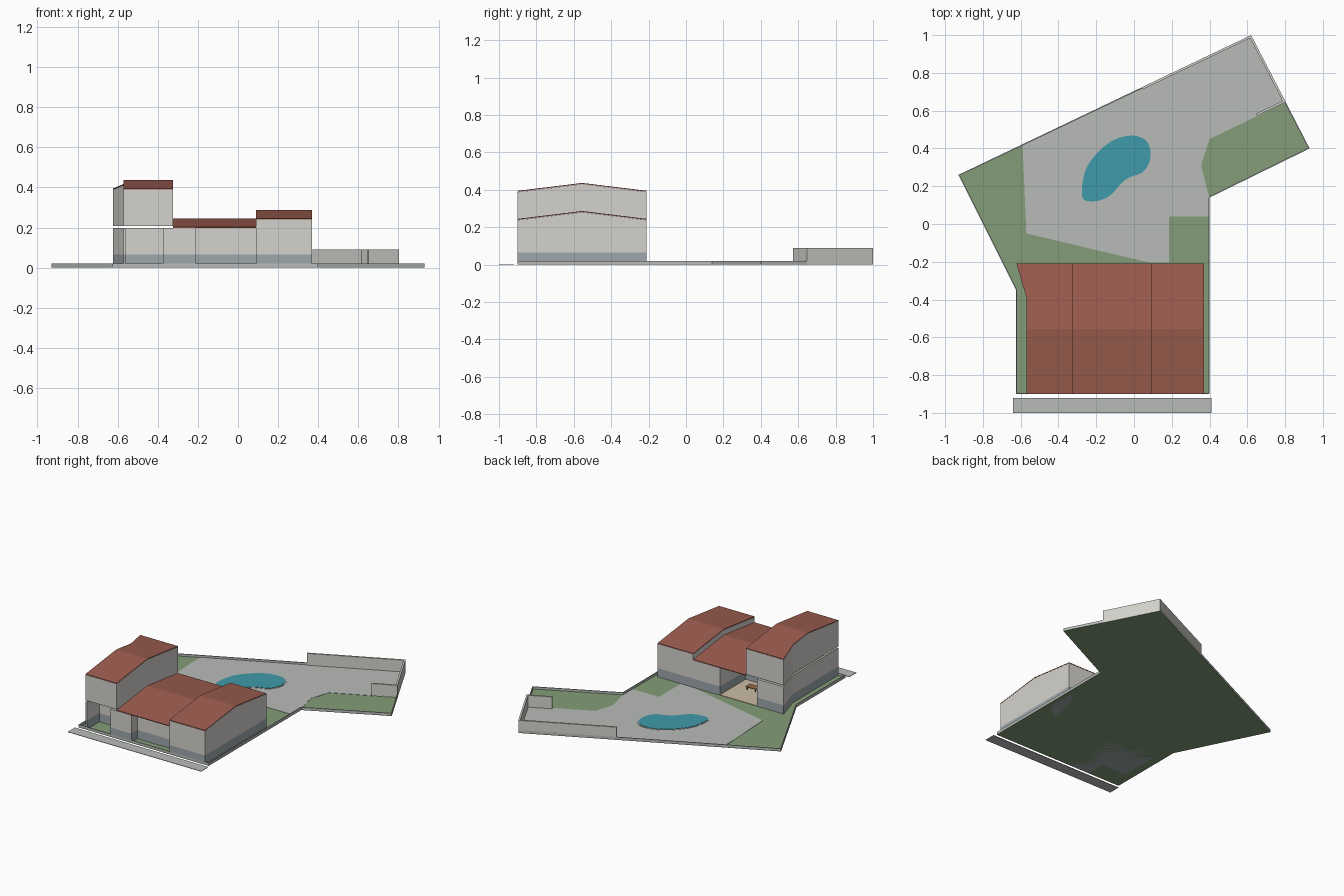
import bpy, bmesh
from mathutils import Vector

if "Cube" in bpy.data.objects:
    bpy.data.objects.remove(bpy.data.objects["Cube"])

RIDGE, HALF = -0.555, 0.345   # ridge line of the house and half its depth


def mat(name, r, g, b):
    m = bpy.data.materials.new(name)
    m.diffuse_color = (r, g, b, 1)
    m.use_nodes = True
    m.node_tree.nodes["Principled BSDF"].inputs["Base Color"].default_value = m.diffuse_color
    return m


GRASS = mat("grass", 0.23, 0.34, 0.19)
PAVE = mat("paving", 0.48, 0.5, 0.48)
WALL = mat("wall", 0.66, 0.65, 0.61)
BASE = mat("wall_base", 0.34, 0.39, 0.41)
ROOF = mat("roof_tile", 0.34, 0.11, 0.08)
WATER = mat("water", 0.05, 0.32, 0.4)
FLOOR = mat("patio_floor", 0.6, 0.5, 0.38)
WOOD = mat("wood", 0.3, 0.15, 0.07)


def finish(name, bm, material):
    bmesh.ops.recalc_face_normals(bm, faces=bm.faces)
    me = bpy.data.meshes.new(name)
    bm.to_mesh(me)
    bm.free()
    ob = bpy.data.objects.new(name, me)
    bpy.context.collection.objects.link(ob)
    me.materials.append(material)
    return ob


def add_prism(bm, pts, z0, z1):
    f = bm.faces.new([bm.verts.new((x, y, z0)) for x, y in pts])
    r = bmesh.ops.extrude_face_region(bm, geom=[f], use_keep_orig=True)
    new = [v for v in r["geom"] if isinstance(v, bmesh.types.BMVert)]
    bmesh.ops.translate(bm, verts=new, vec=(0, 0, z1 - z0))


def prism(name, pts, z0, z1, material, rise=0.0, lift_below=False):
    """Extruded outline; with rise, its top is bent into a gable along x."""
    bm = bmesh.new()
    add_prism(bm, pts, z0, z1)
    if rise:
        bmesh.ops.bisect_plane(bm, geom=bm.verts[:] + bm.edges[:] + bm.faces[:],
                               plane_co=(0, RIDGE, 0), plane_no=(0, 1, 0))
        for v in bm.verts:
            if lift_below or v.co.z > (z0 + z1) / 2:
                v.co.z += rise * (1 - abs(v.co.y - RIDGE) / HALF)
    return finish(name, bm, material)


def rect(x0, x1, y0, y1):
    return [(x0, y0), (x1, y0), (x1, y1), (x0, y1)]


def wall_path(name, pts, t, z0, z1, material):
    """Thin wall along a path, thickened to its left."""
    bm = bmesh.new()
    for a, b in zip(pts, pts[1:]):
        d = (Vector(b) - Vector(a)).normalized() * t
        n = Vector((-d.y, d.x))
        add_prism(bm, [a, b, tuple(Vector(b) + n), tuple(Vector(a) + n)], z0, z1)
    return finish(name, bm, material)


def smooth_loop(pts, steps=6):
    """Closed Catmull-Rom curve through the points."""
    out, n = [], len(pts)
    for i in range(n):
        p0, p1, p2, p3 = (Vector(pts[(i + k) % n]) for k in (-1, 0, 1, 2))
        for s in range(steps):
            t = s / steps
            out.append(tuple(0.5 * (2 * p1 + (p2 - p0) * t
                                    + (2 * p0 - 5 * p1 + 4 * p2 - p3) * t * t
                                    + (3 * p1 - p0 - 3 * p2 + p3) * t ** 3)))
    return out


# Plot: lawn, low rim, paved yard and front sidewalk
lot = [(-0.625, -0.9), (0.4, -0.9), (0.4, 0.14), (0.93, 0.4),
       (0.62, 1.0), (-0.93, 0.26), (-0.625, -0.35)]
prism("lawn", lot, 0, 0.004, GRASS)
wall_path("plot_rim", lot + lot[:1], 0.006, 0, 0.02, PAVE)
prism("paved_yard", [(-0.59, 0.415), (0.617, 0.99), (0.798, 0.643), (0.65, 0.57),
                     (0.4, 0.45), (0.355, 0.31), (0.397, 0.145), (0.397, 0.04),
                     (0.185, 0.04), (0.185, -0.205), (0.085, -0.205), (-0.57, -0.05)],
      0.003, 0.006, PAVE)
prism("sidewalk", rect(-0.64, 0.41, -1.0, -0.92), 0, 0.003, PAVE)

# Tall wall around the back corner
wall_path("back_wall", [(0.65, 0.573), (0.803, 0.646), (0.62, 1.0), (0.04, 0.723)],
          0.012, 0, 0.09, WALL)

# Kidney-shaped pool with a pale coping
pool = smooth_loop([(-0.275, 0.15), (-0.25, 0.3), (-0.14, 0.425), (-0.02, 0.468),
                    (0.065, 0.44), (0.088, 0.36), (0.05, 0.278), (-0.045, 0.235),
                    (-0.135, 0.145), (-0.225, 0.12)])
prism("pool_coping", [(-0.1 + (x + 0.1) * 1.05, 0.3 + (y - 0.3) * 1.05) for x, y in pool],
      0.004, 0.008, PAVE)
prism("pool_water", pool, 0.005, 0.01, WATER)

# Ground floor: front porch, projecting entry, rear patio
ground = [(-0.57, -0.9), (-0.56, -0.9), (-0.56, -0.76), (-0.375, -0.76),
          (-0.375, -0.9), (-0.21, -0.9), (-0.21, -0.83), (0.09, -0.83),
          (0.09, -0.21), (-0.12, -0.21), (-0.12, -0.5), (-0.41, -0.5),
          (-0.41, -0.21), (-0.622, -0.21), (-0.57, -0.39)]
wing = rect(0.09, 0.37, -0.9, -0.21)
prism("ground_floor_base", ground, 0, 0.066, BASE)
prism("ground_floor", ground, 0.066, 0.197, WALL)
prism("right_wing_base", wing, 0, 0.066, BASE)
prism("right_wing", wing, 0.066, 0.239, WALL, rise=0.042)

# Upper storey with the slanted rear left corner
tower = [(-0.57, -0.9), (-0.325, -0.9), (-0.325, -0.21), (-0.622, -0.21), (-0.57, -0.39)]
prism("upper_storey", tower, 0.208, 0.389, WALL, rise=0.042)

# Three gabled roof sheets
for name, outline, z in (("tower_roof", tower, 0.39),
                         ("middle_roof", rect(-0.325, 0.09, -0.9, -0.21), 0.198),
                         ("wing_roof", wing, 0.24)):
    prism(name, outline, z, z + 0.005, ROOF, rise=0.042, lift_below=True)

# Covered patio floor and table
prism("patio_floor", rect(-0.41, -0.12, -0.5, -0.21), 0.003, 0.007, FLOOR)
prism("table_top", rect(-0.29, -0.21, -0.42, -0.37), 0.026, 0.031, WOOD)
bm = bmesh.new()
for x in (-0.285, -0.221):
    for y in (-0.415, -0.381):
        add_prism(bm, rect(x, x + 0.006, y, y + 0.006), 0.006, 0.026)
finish("table_legs", bm, WOOD)
